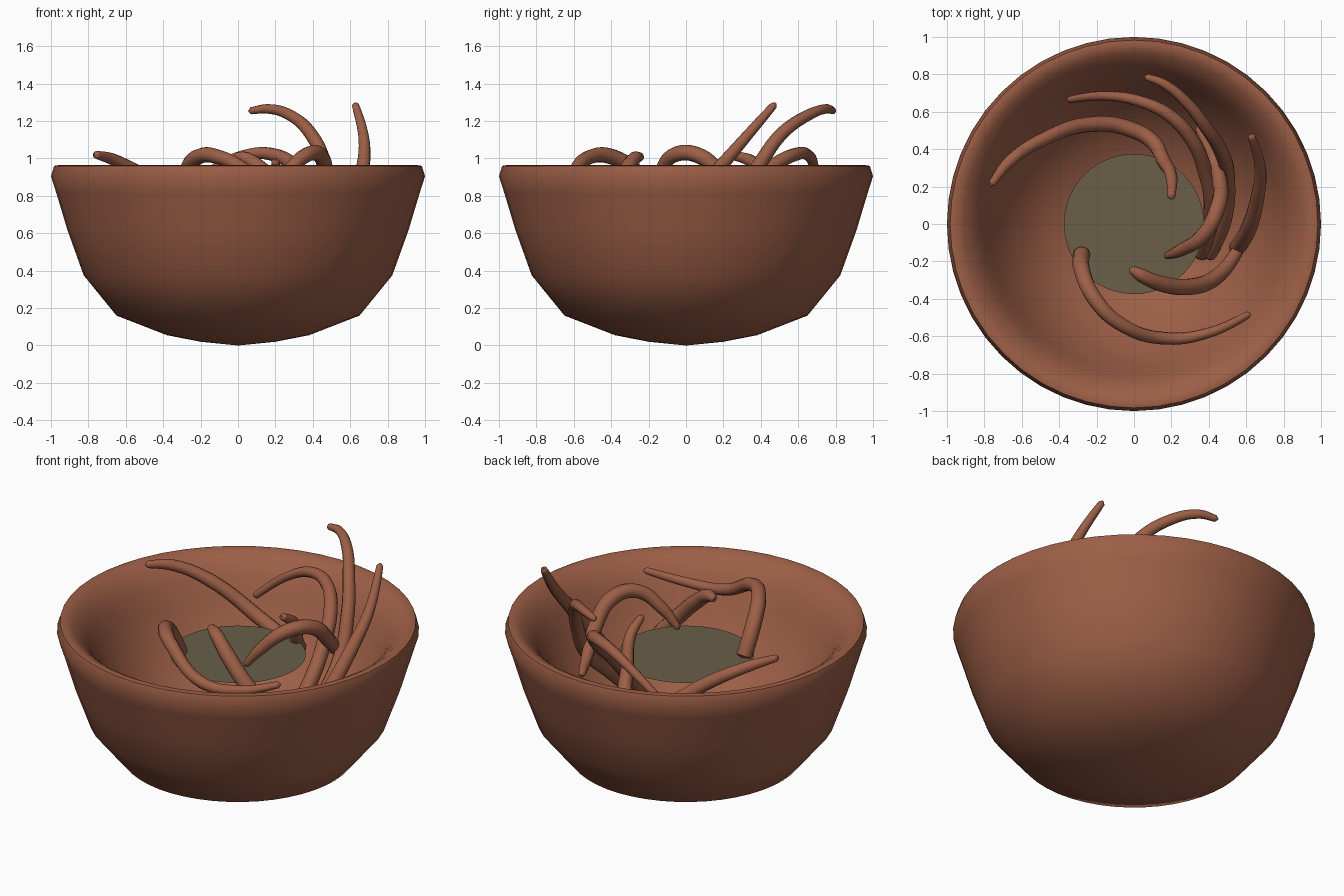
import bpy
import bmesh
import math
from mathutils import Vector

cube = bpy.data.objects.get("Cube")
if cube:
    bpy.data.objects.remove(cube, do_unlink=True)


def make_material(name, color):
    mat = bpy.data.materials.new(name)
    mat.use_nodes = True
    mat.diffuse_color = color
    mat.node_tree.nodes["Principled BSDF"].inputs["Base Color"].default_value = color
    return mat


terracotta = make_material("terracotta brown", (0.335, 0.114, 0.062, 1))
olive = make_material("dark olive", (0.142, 0.116, 0.064, 1))


def add_object(name, data, mat):
    obj = bpy.data.objects.new(name, data)
    data.materials.append(mat)
    bpy.context.scene.collection.objects.link(obj)
    return obj


def lathe(name, profile, mat, steps=48):
    bm = bmesh.new()
    verts = [bm.verts.new((r, 0, z)) for r, z in profile]
    edges = [bm.edges.new(pair) for pair in zip(verts, verts[1:])]
    bmesh.ops.spin(bm, geom=verts + edges, cent=(0, 0, 0), axis=(0, 0, 1),
                   angle=math.tau, steps=steps)
    bmesh.ops.remove_doubles(bm, verts=bm.verts, dist=0.0005)
    bmesh.ops.dissolve_degenerate(bm, edges=bm.edges, dist=0.0005)
    bmesh.ops.recalc_face_normals(bm, faces=bm.faces)
    mesh = bpy.data.meshes.new(name)
    bm.to_mesh(mesh)
    bm.free()
    return add_object(name, mesh, mat)


# Thick bowl: outer wall up to the rim, then over a rounded lip and down inside
outer = [(0, 0), (0.2, 0.02), (0.38, 0.055), (0.65, 0.16), (0.825, 0.375),
         (0.913, 0.62), (0.973, 0.82), (1, 0.905), (0.983, 0.96)]
inner = [(0.955, 0.965), (0.915, 0.943), (0.87, 0.905), (0.825, 0.84), (0.78, 0.74),
         (0.71, 0.6), (0.6, 0.45), (0.47, 0.34), (0.3, 0.255), (0, 0.2)]
bowl = lathe("bowl", outer + inner, terracotta)
bpy.context.view_layer.objects.active = bowl
bowl.select_set(True)
bpy.ops.object.shade_smooth_by_angle(angle=math.radians(45))

# Flat disc across the middle of the bowl
bm = bmesh.new()
bmesh.ops.create_circle(bm, cap_ends=True, segments=48, radius=0.375)
mesh = bpy.data.meshes.new("center_disc")
bm.to_mesh(mesh)
bm.free()
disc = add_object("center_disc", mesh, olive)
disc.location.z = 0.757


def tendril(name, points, thick=0.043, tip=0.019, both_ends=False):
    """Round tube, tapered to its last point or to both ends, with rounded ends."""
    curve = bpy.data.curves.new(name, "CURVE")
    curve.dimensions = "3D"
    curve.bevel_depth = 1
    curve.bevel_resolution = 3
    curve.resolution_u = 8
    curve.use_fill_caps = True
    path = [Vector(co) for co in points]
    last = len(path) - 1
    stations = []
    for i, co in enumerate(path):
        t = i / last
        full = math.sin(math.pi * t) ** 0.7 if both_ends and 0 < i < last else 1 - t * t
        if both_ends and i == 0:
            full = 0
        stations.append((co, tip + (thick - tip) * full))
    first_cap = path[0] + (path[0] - path[1]).normalized() * 0.015
    last_cap = path[-1] + (path[-1] - path[-2]).normalized() * 0.015
    stations = [(first_cap, 0.004)] + stations + [(last_cap, 0.004)]
    spline = curve.splines.new("BEZIER")
    spline.bezier_points.add(len(stations) - 1)
    for bp, (co, radius) in zip(spline.bezier_points, stations):
        bp.co = co
        bp.handle_left_type = bp.handle_right_type = "AUTO"
        bp.radius = radius
    spline.use_smooth = True
    return add_object(name, curve, terracotta)


# Tendrils rooted in the bowl, root first
tendril("front_tendril", [(-0.28, -0.16, 0.76), (-0.28, -0.24, 0.9), (-0.21, -0.4, 1.01),
                          (-0.08, -0.53, 1.0), (0.18, -0.612, 0.87), (0.42, -0.575, 0.87),
                          (0.61, -0.485, 0.92)], 0.045)
tendril("back_arch_tendril", [(0.36, -0.16, 0.33), (0.415, 0.1, 0.66), (0.38, 0.28, 0.81),
                              (0.31, 0.45, 0.95), (0.19, 0.58, 1.02), (0.05, 0.65, 1.02),
                              (-0.15, 0.685, 0.93), (-0.345, 0.665, 0.77)])
tendril("tall_hook_tendril", [(0.4, -0.16, 0.33), (0.48, 0.02, 0.52), (0.5, 0.25, 0.74),
                              (0.46, 0.4, 0.98), (0.39, 0.51, 1.13), (0.28, 0.65, 1.23),
                              (0.16, 0.75, 1.265), (0.07, 0.785, 1.255)])
tendril("tall_straight_tendril", [(0.55, -0.13, 0.42), (0.615, -0.02, 0.68), (0.66, 0.14, 0.9),
                                  (0.675, 0.3, 1.09), (0.628, 0.47, 1.285)], 0.045)

# Loose tendrils, tapered at both ends
tendril("back_left_sweep_tendril", [(0.2, 0.145, 0.985), (0.2, 0.25, 0.91), (0.155, 0.345, 0.75),
                                    (0.1, 0.44, 0.66), (0, 0.5, 0.64), (-0.2, 0.535, 0.7),
                                    (-0.5, 0.445, 0.905), (-0.67, 0.33, 0.995),
                                    (-0.76, 0.215, 1.02)], 0.043, 0.02, True)
tendril("side_arch_tendril", [(0.175, -0.17, 0.81), (0.25, -0.14, 0.91), (0.37, -0.06, 1.02),
                              (0.445, 0.08, 1.01), (0.46, 0.22, 0.88), (0.42, 0.35, 0.77),
                              (0.345, 0.51, 0.74)], 0.043, 0.019, True)
tendril("low_side_tendril", [(-0.01, -0.245, 1.01), (0.04, -0.275, 1.0), (0.15, -0.32, 0.92),
                             (0.3, -0.335, 0.77), (0.43, -0.29, 0.62), (0.53, -0.18, 0.49),
                             (0.58, -0.08, 0.43)], 0.045, 0.024, True)
